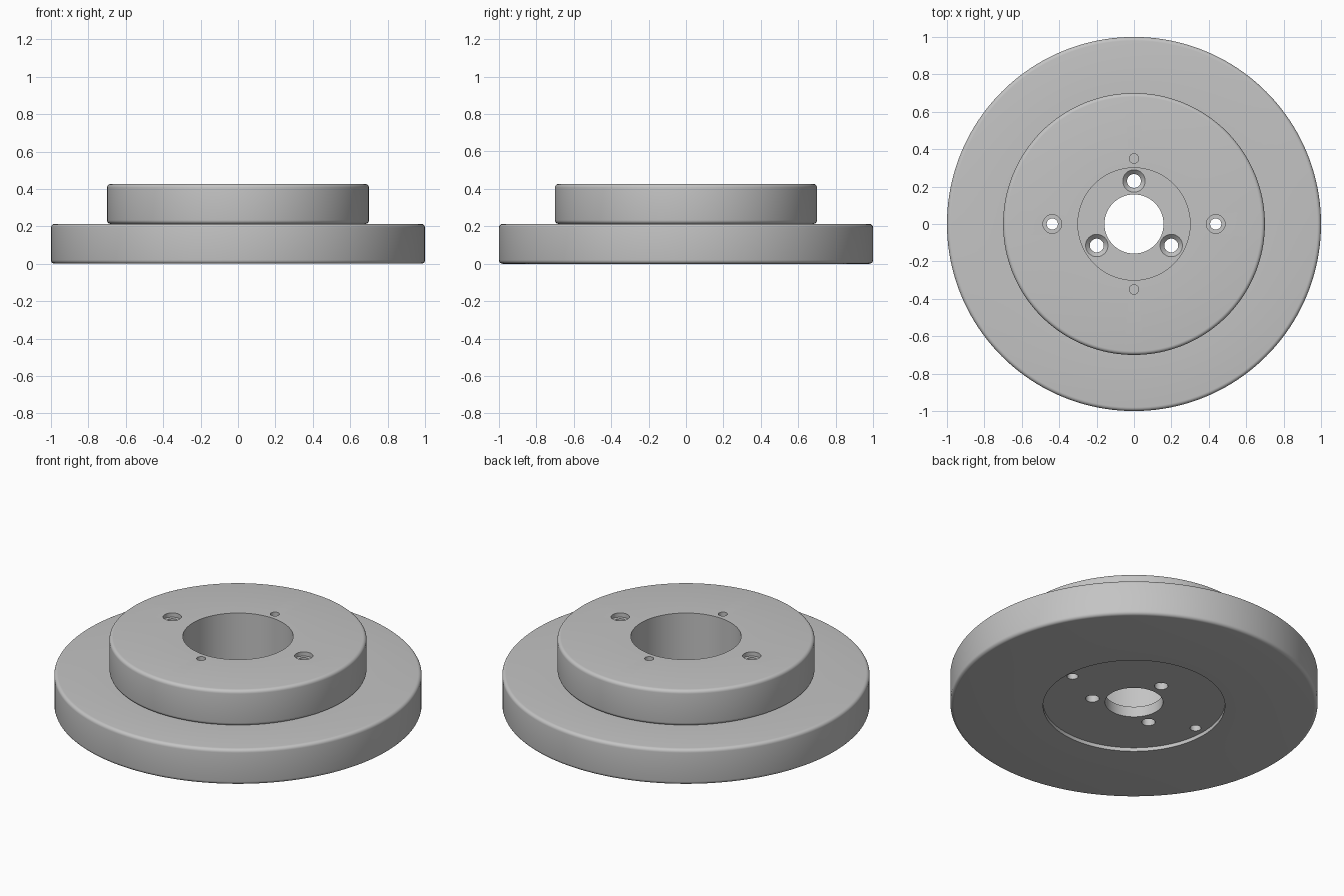
import bpy, bmesh, math

if "Cube" in bpy.data.objects:
    bpy.data.objects.remove(bpy.data.objects["Cube"], do_unlink=True)

grey = bpy.data.materials.new("machined_grey")
grey.use_nodes = True
COLOUR = (0.55, 0.55, 0.55, 1)
grey.diffuse_color = COLOUR
grey.node_tree.nodes["Principled BSDF"].inputs["Base Color"].default_value = COLOUR


def lathe(name, profile, steps=64, centre=(0, 0)):
    """Spin a closed (radius, height) profile around a vertical axis."""
    bm = bmesh.new()
    verts = [bm.verts.new((r, 0, z)) for r, z in profile]
    edges = [bm.edges.new((verts[i], verts[(i + 1) % len(verts)])) for i in range(len(verts))]
    bmesh.ops.spin(bm, geom=verts + edges, cent=(0, 0, 0), axis=(0, 0, 1),
                   angle=math.tau, steps=steps, use_duplicate=False)
    bmesh.ops.remove_doubles(bm, verts=bm.verts, dist=1e-5)
    bmesh.ops.recalc_face_normals(bm, faces=bm.faces)
    mesh = bpy.data.meshes.new(name)
    bm.to_mesh(mesh)
    bm.free()
    mesh.materials.append(grey)
    obj = bpy.data.objects.new(name, mesh)
    obj.location = (*centre, 0)
    bpy.context.collection.objects.link(obj)
    return obj


def rounded(r, z, start, radius=0.02, n=5):
    """Quarter-round corner whose arc begins at the given angle."""
    angles = [math.radians(start + 90 * i / n) for i in range(n + 1)]
    return [(r + radius * math.cos(a), z + radius * math.sin(a)) for a in angles]


# Heights and radii of the stepped disc
STEP, TOP, FLOOR, RECESS, EDGE = 0.213, 0.427, 0.085, 0.022, 0.02

# Stepped body: recess below, wide flange, narrower hub, deep bore above
profile = [(0.158, RECESS), (0.495, RECESS), (0.495, 0)]
profile += rounded(1 - EDGE, EDGE, -90) + rounded(1 - EDGE, STEP - EDGE, 0)
profile += rounded(0.70 - EDGE, STEP + EDGE, -90) + rounded(0.70 - EDGE, TOP - EDGE, 0)
profile += [(0.30, TOP), (0.30, FLOOR), (0.158, FLOOR)]
body = lathe("stepped_disc", profile, 160)

cutters = []

# Countersunk screw holes in the bore floor
for k in range(3):
    a = math.radians(90 + 120 * k)
    cutters.append(lathe("screw_hole_cutter", [
        (0, -0.1), (0.037, -0.1), (0.037, FLOOR - 0.023), (0.06, FLOOR), (0.06, FLOOR + 0.05),
        (0, FLOOR + 0.05)], 32, (0.23 * math.cos(a), 0.23 * math.sin(a))))

for side in (-1, 1):
    # Counterbored through holes
    cutters.append(lathe("through_hole_cutter", [
        (0, -0.1), (0.03, -0.1), (0.03, TOP - 0.025), (0.05, TOP - 0.025), (0.05, TOP + 0.1),
        (0, TOP + 0.1)], 32, (0.437 * side, 0)))
    # Blind pin holes
    cutters.append(lathe("pin_hole_cutter", [
        (0, TOP - 0.1), (0.025, TOP - 0.1), (0.025, TOP + 0.1), (0, TOP + 0.1)],
        32, (0, 0.35 * side)))

for cutter in cutters:
    cutter.hide_render = True
    cutter.hide_set(True)
    cut = body.modifiers.new("cut", 'BOOLEAN')
    cut.operation = 'DIFFERENCE'
    cut.solver = 'EXACT'
    cut.object = cutter

# Apply the cuts, then smooth the curved walls
bpy.context.view_layer.objects.active = body
body.select_set(True)
for m in list(body.modifiers):
    bpy.ops.object.modifier_apply(modifier=m.name)
for cutter in cutters:
    bpy.data.objects.remove(cutter, do_unlink=True)
bpy.ops.object.shade_smooth_by_angle(angle=math.radians(30))
